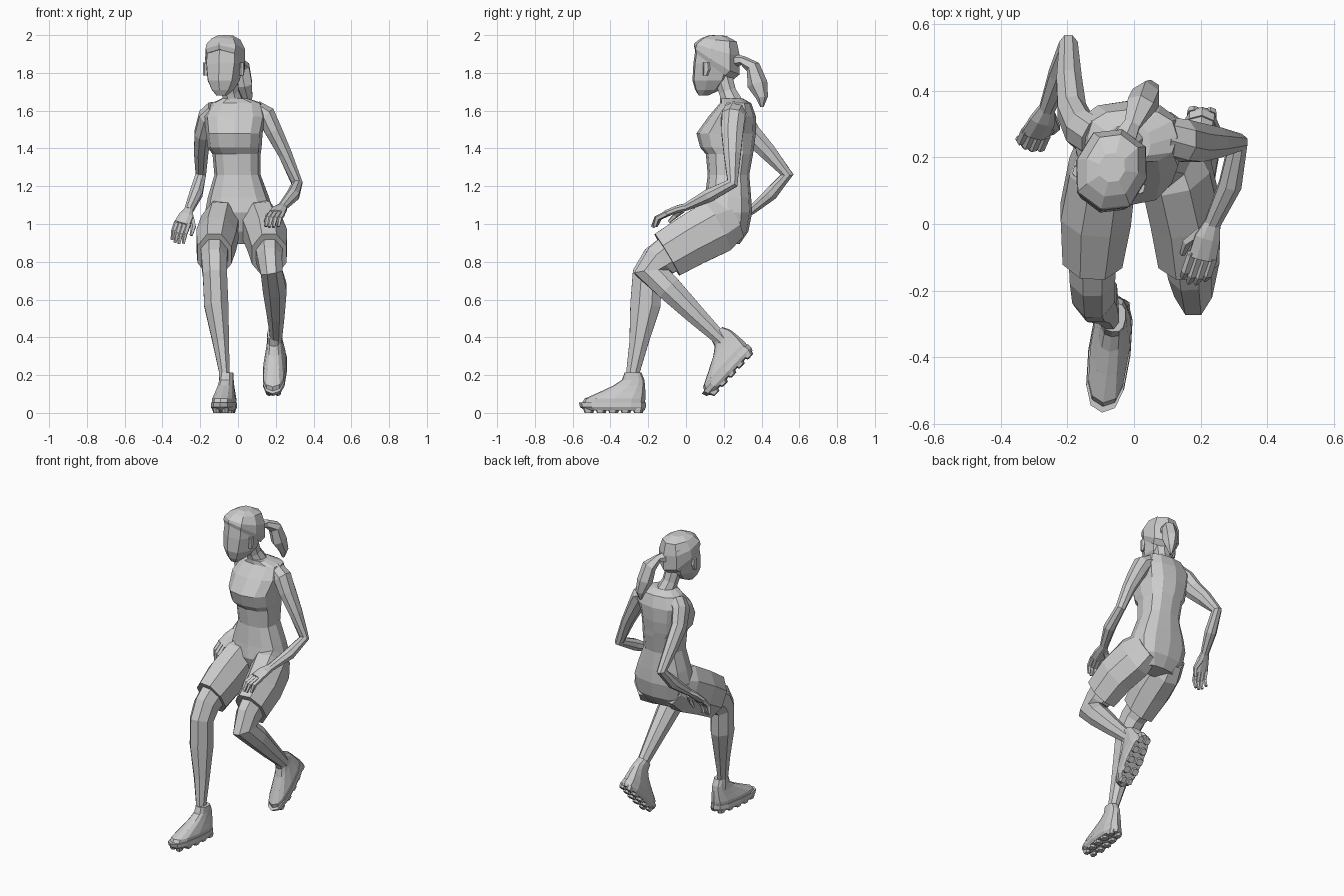
import bpy, bmesh, math
from mathutils import Vector, Matrix


def loft(name, rings, matrix=None):
    """Skin equal-length rings into a closed, flat-shaded object."""
    bm = bmesh.new()
    rows = [[bm.verts.new(p) for p in r] for r in rings]
    n = len(rows[0])
    for a, b in zip(rows, rows[1:]):
        for i in range(n):
            j = (i + 1) % n
            bm.faces.new((a[i], a[j], b[j], b[i]))
    bm.faces.new(rows[0][::-1])
    bm.faces.new(rows[-1])
    bmesh.ops.recalc_face_normals(bm, faces=bm.faces)
    if matrix:
        bm.transform(matrix)
    me = bpy.data.meshes.new(name)
    bm.to_mesh(me)
    bm.free()
    ob = bpy.data.objects.new(name, me)
    bpy.context.collection.objects.link(ob)
    return ob


def level(z, x0, x1, y0, y1, n=12, power=0.8, slope=0.0):
    """Horizontal superellipse ring inside the given x and y limits."""
    cx, cy, rx, ry = (x0 + x1) / 2, (y0 + y1) / 2, (x1 - x0) / 2, (y1 - y0) / 2
    out = []
    for i in range(n):
        a = 2 * math.pi * i / n - math.pi / 2
        c, s = math.cos(a), math.sin(a)
        x = cx + rx * math.copysign(abs(c) ** power, c)
        y = cy + ry * math.copysign(abs(s) ** power, s)
        out.append((x, y, z - slope * (y - cy)))
    return out


def tube(name, path, n=8, side=(1, 0, 0)):
    """Limb along points (x, y, z, side radius, depth radius)."""
    pts = [Vector(p[:3]) for p in path]
    rings = []
    for k, p in enumerate(path):
        t = Vector()
        if k:
            t += (pts[k] - pts[k - 1]).normalized()
        if k < len(pts) - 1:
            t += (pts[k + 1] - pts[k]).normalized()
        t.normalize()
        u = Vector(side)
        u = (u - t * u.dot(t)).normalized()
        v = t.cross(u)
        ang = [2 * math.pi * (i + 0.5) / n for i in range(n)]
        grow = 1 / math.cos(math.pi / n)
        rings.append([pts[k] + grow * (u * math.cos(a) * p[3] + v * math.sin(a) * p[4])
                      for a in ang])
    return loft(name, rings)


# Torso, from crotch to collar
loft("torso", [level(*r) for r in [
    (0.895, -0.10, 0.12, 0.17, 0.285), (0.96, -0.155, 0.18, 0.12, 0.33),
    (1.06, -0.175, 0.19, 0.085, 0.35), (1.14, -0.16, 0.165, 0.10, 0.345),
    (1.26, -0.125, 0.12, 0.115, 0.335), (1.37, -0.135, 0.12, 0.105, 0.355),
    (1.405, -0.16, 0.125, 0.075, 0.36), (1.48, -0.17, 0.13, 0.055, 0.37),
    (1.57, -0.18, 0.15, 0.12, 0.37), (1.64, -0.14, 0.13, 0.18, 0.345),
    (1.665, -0.085, 0.05, 0.18, 0.30)]])

# Neck
tube("neck", [(-0.025, 0.245, 1.64, 0.055, 0.055), (-0.04, 0.22, 1.70, 0.045, 0.045),
              (-0.055, 0.19, 1.80, 0.05, 0.05)])

# Head, hair cap and ears, turned a little to the side
turn = Matrix.Translation((-0.07, 0.155, 0)) @ Matrix.Rotation(math.radians(-15), 4, 'Z')
loft("head", [level(z, -w, w, y0, y1, 8, 0.85) for z, w, y0, y1 in [
    (1.68, 0.028, -0.09, -0.04), (1.71, 0.06, -0.11, 0.03), (1.76, 0.088, -0.125, 0.08),
    (1.85, 0.102, -0.12, 0.115), (1.93, 0.1, -0.108, 0.12), (1.975, 0.06, -0.05, 0.08)]], turn)
loft("hair", [level(z, -w, w, y0, y1, 8, 0.85, s) for z, w, y0, y1, s in [
    (1.845, 0.1, -0.112, 0.10, 0.75), (1.87, 0.11, -0.118, 0.134, 0.62),
    (1.925, 0.108, -0.112, 0.134, 0.28), (1.975, 0.08, -0.075, 0.118, 0.1),
    (1.998, 0.04, -0.03, 0.06, 0.05)]], turn)
for s, label in ((-1, "right_ear"), (1, "left_ear")):
    loft(label, [level(z, s * 0.1 - 0.012, s * 0.1 + 0.012, -0.04, y1, 6)
                 for z, y1 in ((1.785, -0.015), (1.82, 0.0), (1.855, -0.005))], turn)

# Ponytail
tube("ponytail", [(-0.03, 0.255, 1.865, 0.035, 0.03), (-0.005, 0.3, 1.865, 0.024, 0.022),
                  (0.02, 0.355, 1.83, 0.04, 0.034), (0.035, 0.378, 1.74, 0.04, 0.047),
                  (0.05, 0.402, 1.67, 0.026, 0.028), (0.05, 0.402, 1.62, 0.006, 0.008)], 6)

# Shorts legs
tube("right_shorts_leg", [(-0.08, 0.25, 1.03, 0.08, 0.11), (-0.095, 0.16, 0.985, 0.1, 0.145),
                          (-0.115, 0.03, 0.915, 0.106, 0.137), (-0.125, -0.10, 0.837, 0.09, 0.128)])
tube("left_shorts_leg", [(0.10, 0.25, 1.03, 0.08, 0.11), (0.125, 0.16, 0.985, 0.105, 0.145),
                         (0.155, 0.03, 0.915, 0.106, 0.137), (0.165, -0.10, 0.837, 0.092, 0.128)])

# Bare legs
tube("right_leg", [(-0.125, -0.08, 0.845, 0.072, 0.1), (-0.125, -0.155, 0.80, 0.068, 0.09),
                   (-0.122, -0.205, 0.73, 0.064, 0.08), (-0.115, -0.215, 0.57, 0.064, 0.08),
                   (-0.09, -0.25, 0.37, 0.043, 0.05), (-0.073, -0.28, 0.22, 0.028, 0.036),
                   (-0.07, -0.285, 0.12, 0.03, 0.036)])
tube("left_leg", [(0.165, -0.08, 0.845, 0.072, 0.1), (0.168, -0.135, 0.805, 0.066, 0.092),
                  (0.178, -0.182, 0.745, 0.058, 0.092), (0.195, -0.09, 0.66, 0.063, 0.067),
                  (0.2, 0.05, 0.52, 0.046, 0.052), (0.202, 0.185, 0.39, 0.03, 0.036),
                  (0.2, 0.26, 0.32, 0.03, 0.035)])

# Arms
tube("left_arm", [(0.09, 0.26, 1.60, 0.05, 0.06), (0.15, 0.25, 1.57, 0.052, 0.062),
                  (0.19, 0.245, 1.49, 0.045, 0.058), (0.25, 0.245, 1.37, 0.036, 0.045),
                  (0.313, 0.245, 1.215, 0.028, 0.03), (0.29, 0.12, 1.15, 0.034, 0.035),
                  (0.235, 0.0, 1.09, 0.024, 0.02)])
tube("right_arm", [(-0.12, 0.26, 1.60, 0.05, 0.06), (-0.162, 0.285, 1.565, 0.048, 0.062),
                   (-0.187, 0.34, 1.48, 0.043, 0.055), (-0.195, 0.43, 1.385, 0.038, 0.045),
                   (-0.197, 0.535, 1.262, 0.028, 0.033), (-0.222, 0.45, 1.16, 0.034, 0.035),
                   (-0.262, 0.345, 1.07, 0.023, 0.022)])


def hand(prefix, wrist, aim, thumb_side):
    """Flat palm, four curled fingers and a thumb."""
    w, d = Vector(wrist), Vector(aim).normalized()
    u = Vector((1, 0, 0))
    u = (u - d * u.dot(d)).normalized()
    down = u.cross(d) if u.cross(d).z < 0 else d.cross(u)
    at = lambda f, s, c: tuple(w + d * f * 1.12 + u * s * thumb_side + down * c)
    tube(prefix + "_palm", [at(-0.01, 0, 0) + (0.022, 0.02), at(0.04, 0, 0) + (0.038, 0.02),
                            at(0.1, -0.005, 0.008) + (0.042, 0.017)], 8)
    for i in range(4):
        s = 0.029 - i * 0.022
        length = (0.9, 1.0, 0.95, 0.75)[i]
        tube(f"{prefix}_finger_{i + 1}", [
            at(0.09, s, 0.008) + (0.011, 0.013), at(0.1 + 0.055 * length, s, 0.022) + (0.011, 0.012),
            at(0.1 + 0.085 * length, s, 0.062) + (0.007, 0.008)], 5)
    tube(prefix + "_thumb", [at(0.03, 0.02, 0.01) + (0.016, 0.016),
                             at(0.075, 0.052, 0.03) + (0.012, 0.012),
                             at(0.115, 0.052, 0.055) + (0.007, 0.007)], 5)


hand("left_hand", (0.235, 0.0, 1.09), (-0.30, -0.9, -0.22), -1)
hand("right_hand", (-0.262, 0.345, 1.07), (-0.28, -0.75, -0.62), 1)


def shoe(prefix, matrix):
    """Shoe with heel at the local origin and toe toward -y."""
    loft(prefix + "_upper", [level(z, -w, w, y0, y1, 12, 0.75) for z, w, y0, y1 in [
        (0.04, 0.058, -0.345, -0.004), (0.075, 0.059, -0.325, 0.0), (0.11, 0.05, -0.245, 0.0),
        (0.145, 0.042, -0.17, -0.002), (0.175, 0.038, -0.125, -0.005),
        (0.215, 0.036, -0.11, -0.022)]], matrix)
    loft(prefix + "_sole", [level(z, -w, w, y0, y1, 12, 0.75) for z, w, y0, y1 in [
        (0.013, 0.055, -0.32, -0.005), (0.03, 0.064, -0.348, 0.003),
        (0.055, 0.062, -0.355, 0.003)]], matrix)
    # Tread lugs
    for i in range(5):
        y = -0.037 - i * 0.066
        w = (0.046, 0.052, 0.057, 0.055, 0.042)[i]
        for s in (-1, 1):
            x0, x1 = sorted((s * 0.004, s * w))
            loft(f"{prefix}_lug_{i}_{'lr'[s > 0]}", [
                level(0.0, x0 + 0.004, x1 - 0.004, y - 0.02, y + 0.02, 6, 0.6),
                level(0.025, x0, x1, y - 0.03, y + 0.03, 6, 0.6)], matrix)


shoe("right_shoe", Matrix.Translation((-0.053, -0.215, 0)) @ Matrix.Rotation(math.radians(-7), 4, 'Z'))
shoe("left_shoe", Matrix.Translation((0.207, 0.365, 0.325)) @ Matrix.Rotation(math.radians(-5), 4, 'Y')
     @ Matrix.Rotation(math.radians(47), 4, 'X') @ Matrix.Rotation(math.radians(-7), 4, 'Z'))
